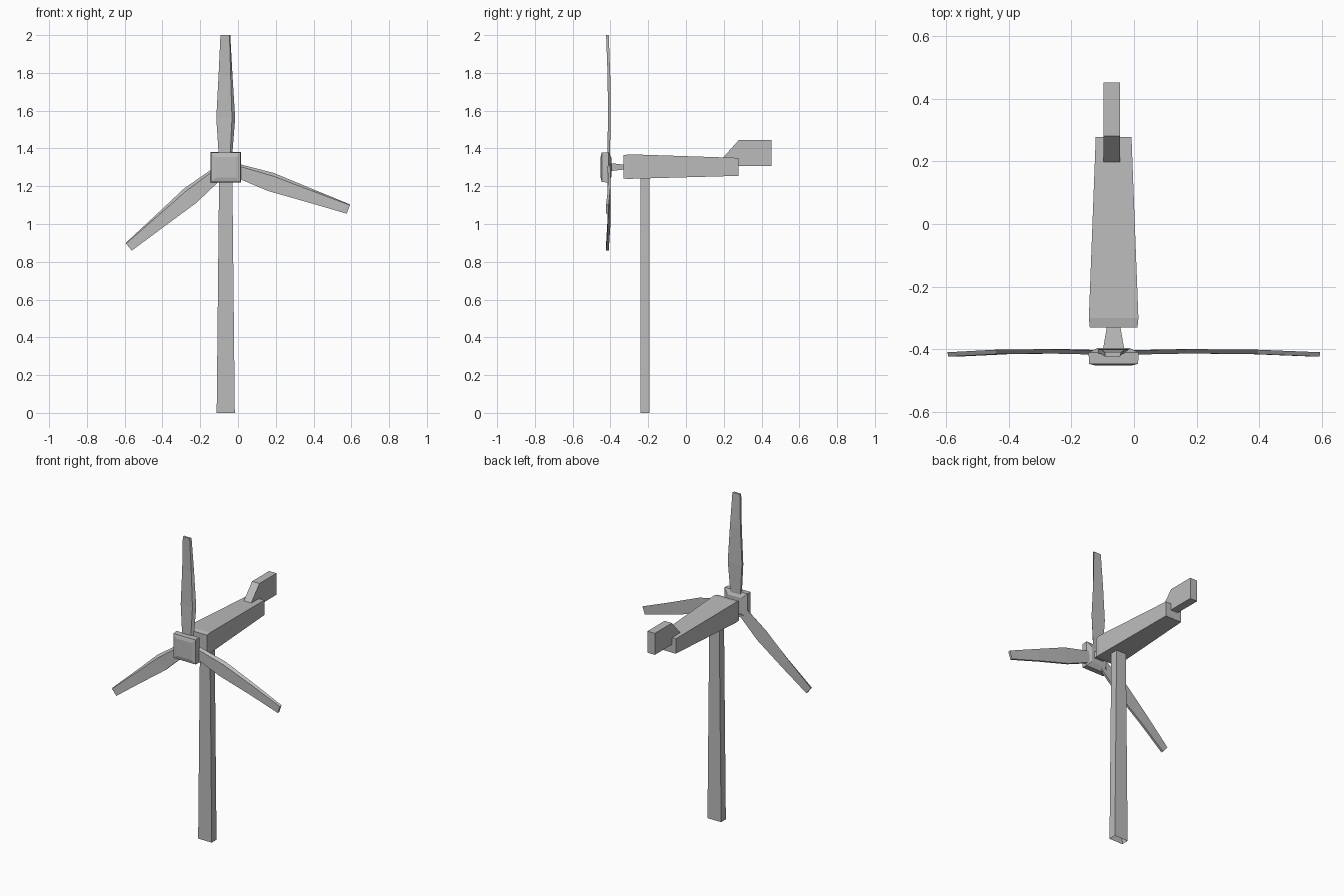
import bpy
import bmesh
from math import radians
from mathutils import Matrix, Vector

cube = bpy.data.objects.get("Cube")
if cube:
    bpy.data.objects.remove(cube, do_unlink=True)

grey = bpy.data.materials.new("plain grey")
grey.use_nodes = True
grey.diffuse_color = (0.5, 0.5, 0.5, 1)
grey.node_tree.nodes["Principled BSDF"].inputs["Base Color"].default_value = (0.5, 0.5, 0.5, 1)

AXIS_X = -0.065   # shared centre plane of tower, nacelle and rotor
HUB_Z = 1.30


def loft(name, rings, cap_start=True, matrix=None):
    """Skin equal-sized rings of points and cap the ends."""
    bm = bmesh.new()
    loops = [[bm.verts.new(p) for p in ring] for ring in rings]
    n = len(loops[0])
    for a, b in zip(loops, loops[1:]):
        for i in range(n):
            j = (i + 1) % n
            bm.faces.new((a[i], a[j], b[j], b[i]))
    if cap_start:
        bm.faces.new(loops[0])
    bm.faces.new(loops[-1])
    if matrix:
        bm.transform(matrix)
    bmesh.ops.recalc_face_normals(bm, faces=bm.faces)
    mesh = bpy.data.meshes.new(name)
    bm.to_mesh(mesh)
    bm.free()
    mesh.materials.append(grey)
    obj = bpy.data.objects.new(name, mesh)
    bpy.context.collection.objects.link(obj)
    return obj


def upright(y, half_x, z0, z1):
    """Rectangle facing along y."""
    l, r = AXIS_X - half_x, AXIS_X + half_x
    return [(l, y, z0), (r, y, z0), (r, y, z1), (l, y, z1)]


def flat(z, half_x, y0, y1):
    """Rectangle facing along z."""
    l, r = AXIS_X - half_x, AXIS_X + half_x
    return [(l, y0, z), (r, y0, z), (r, y1, z), (l, y1, z)]


# Tower, open at the foot
loft("tower", [flat(0, 0.048, -0.24, -0.192), flat(1.26, 0.035, -0.24, -0.192)],
     cap_start=False)

# Nacelle, tapering to the rear
loft("nacelle", [upright(-0.33, 0.076, 1.24, 1.364),
                 upright(-0.30, 0.079, 1.239, 1.369),
                 upright(0.277, 0.057, 1.255, 1.35)])

# Tail fin with a sloping leading edge
fin_profile = [(0.195, 1.35), (0.28, 1.445), (0.452, 1.445), (0.452, 1.308), (0.25, 1.308)]
loft("tail_fin", [[(x, y, z) for y, z in fin_profile] for x in (-0.097, -0.045)])

# Shaft between hub and nacelle
loft("shaft", [upright(-0.40, 0.034, 1.28, 1.322), upright(-0.325, 0.021, 1.289, 1.314)])

# Hub block with bevelled front and back
hub_steps = [(-0.452, 0.055), (-0.446, 0.078), (-0.41, 0.08), (-0.395, 0.05)]
loft("hub", [upright(y, h, HUB_Z - h, HUB_Z + h) for y, h in hub_steps])


# Blades: one tapered section set, turned about the hub and flipped on one side
def section(r, left, front_right, right, y):
    t = 0.007
    return [(left, y - t, r), (front_right, y - t, r), (right, y + t, r), (left, y + t, r)]


blade_rings = [section(0.03, -0.035, 0.022, 0.032, -0.41),
               section(0.255, -0.05, 0.033, 0.05, -0.406),
               section(0.48, -0.038, 0.026, 0.036, -0.408),
               section(0.695, -0.028, 0.02, 0.024, -0.416)]
hub_place = Matrix.Translation(Vector((AXIS_X, 0, HUB_Z + 0.005)))
for name, angle, flip, stretch in (("blade_top", 0, 1, 1),
                                   ("blade_left", 109, -1, 0.99),
                                   ("blade_right", -129.5, 1, 0.96)):
    turn = Matrix.Rotation(radians(angle), 4, "Y")
    loft(name, blade_rings, matrix=hub_place @ turn @ Matrix.Diagonal((flip, 1, stretch, 1)))
